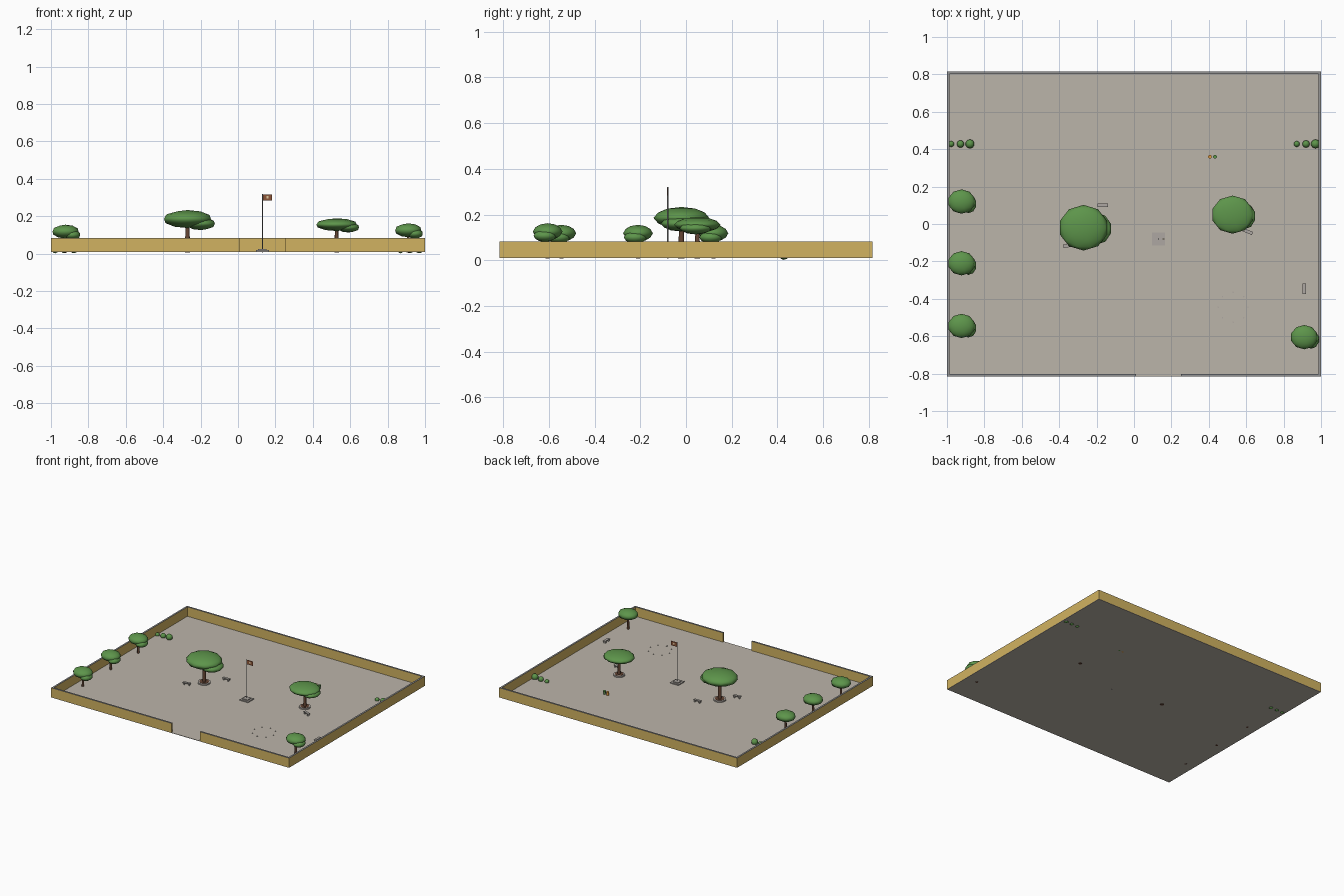
import bpy, math
from mathutils import Vector

cube = bpy.data.objects.get("Cube")
if cube:
    bpy.data.objects.remove(cube, do_unlink=True)


def material(name, rgb):
    m = bpy.data.materials.new(name)
    m.use_nodes = True
    m.diffuse_color = (*rgb, 1)
    m.node_tree.nodes["Principled BSDF"].inputs["Base Color"].default_value = (*rgb, 1)
    return m


PAVING = material("paving", (0.50, 0.46, 0.40))
OCHRE = material("ochre_wall", (0.64, 0.45, 0.12))
GREY = material("grey_coping", (0.30, 0.30, 0.30))
STONE = material("stone", (0.42, 0.39, 0.36))
BARK = material("bark", (0.13, 0.06, 0.035))
LEAF = material("leaf_green", (0.11, 0.30, 0.07))
FLAG = material("flag_brown", (0.26, 0.09, 0.04))
CREAM = material("cream", (0.75, 0.60, 0.35))
ORANGE = material("orange", (0.80, 0.33, 0.04))

FLOOR = 0.012
HALF_X, HALF_Y = 1.0, 0.815


def finish(name, mat, smooth=False):
    ob = bpy.context.object
    ob.name = name
    ob.data.materials.append(mat)
    if smooth:
        bpy.ops.object.shade_smooth_by_angle(angle=math.radians(50))
    return ob


def box(name, lo, hi, mat):
    lo, hi = Vector(lo), Vector(hi)
    bpy.ops.mesh.primitive_cube_add(size=1, location=(lo + hi) / 2)
    ob = finish(name, mat)
    ob.scale = hi - lo
    return ob


def cylinder(name, x, y, z0, z1, r0, mat, r1=None, sides=12):
    bpy.ops.mesh.primitive_cone_add(vertices=sides, radius1=r0, radius2=r0 if r1 is None else r1,
                                    depth=z1 - z0, location=(x, y, (z0 + z1) / 2))
    return finish(name, mat, True)


def blob(name, centre, radii, mat):
    bpy.ops.mesh.primitive_ico_sphere_add(subdivisions=2, radius=1, location=centre)
    ob = finish(name, mat, True)
    ob.scale = radii
    return ob


# Paved yard
box("paved_ground", (-HALF_X, -HALF_Y, 0.009), (HALF_X, HALF_Y, FLOOR), PAVING)

# Perimeter walls with coping, entrance gap in the front
T = 0.013
walls = {
    "left_wall": (HALF_X - T, -HALF_Y, HALF_X, HALF_Y),
    "right_wall": (-HALF_X, -HALF_Y, -HALF_X + T, HALF_Y),
    "back_wall": (-HALF_X + T, HALF_Y - T, HALF_X - T, HALF_Y),
    "front_wall_left": (0.25, -HALF_Y, HALF_X - T, -HALF_Y + T),
    "front_wall_right": (-HALF_X + T, -HALF_Y, 0.01, -HALF_Y + T),
}
for name, (x0, y0, x1, y1) in walls.items():
    box(name, (x0, y0, 0.01), (x1, y1, 0.081), OCHRE)
    box(name + "_coping", (x0, y0, 0.081), (x1, y1, 0.083), GREY)


# Trees: trunk, main crown and a lower side crown
def tree(name, x, y, z, radii, side_offset, side_radii, trunk):
    cylinder(name + "_trunk", x, y, 0.007, z, trunk, BARK, trunk * 0.7, 8)
    blob(name + "_crown", (x, y, z), radii, LEAF)
    blob(name + "_side_crown", Vector((x, y, z)) + Vector(side_offset), side_radii, LEAF)


tree("large_tree", -0.27, -0.02, 0.185, (0.132, 0.122, 0.048),
     (0.07, -0.005, -0.025), (0.08, 0.085, 0.034), 0.014)
tree("medium_tree", 0.527, 0.05, 0.155, (0.113, 0.102, 0.034),
     (0.063, -0.008, -0.015), (0.06, 0.07, 0.027), 0.012)
small_trees = [(-0.922, 0.12, 0.118), (-0.922, -0.21, 0.118),
               (-0.922, -0.545, 0.118), (0.91, -0.605, 0.125)]
for i, (x, y, z) in enumerate(small_trees):
    tree(f"small_tree_{i + 1}", x, y, z, (0.073, 0.065, 0.037),
         (0.037, -0.012, -0.018), (0.043, 0.05, 0.027), 0.009)

# Round planters under the two larger trees
for name, x, y, r in (("large", -0.27, -0.02, 0.045), ("medium", 0.527, 0.05, 0.04)):
    cylinder(name + "_planter_rim", x, y, FLOOR, 0.022, r, STONE, sides=16)
    cylinder(name + "_planter_soil", x, y, 0.02, 0.024, r * 0.75, BARK, sides=16)

# Bushes, growing towards the yard on one side and the wall on the other
for side, xs in (("right", (-0.977, -0.928, -0.877)), ("left", (0.87, 0.92, 0.97))):
    for i, (x, r) in enumerate(zip(xs, (0.016, 0.020, 0.024))):
        blob(f"{side}_bush_{i + 1}", (x, 0.428, r + 0.002), (r, r, r), LEAF)


# Benches: slab on two legs
def bench(name, x, y, degrees):
    a = math.radians(degrees)
    parts = [("seat", 0, 0.056, 0.024, 0.030)]
    parts += [("leg", s * 0.019, 0.007, FLOOR, 0.024) for s in (-1, 1)]
    for part, dx, length, z0, z1 in parts:
        cx, cy = x + dx * math.cos(a), y + dx * math.sin(a)
        ob = box(f"{name}_{part}", (cx - length / 2, cy - 0.009, z0),
                 (cx + length / 2, cy + 0.009, z1), STONE)
        ob.rotation_euler.z = a


bench("back_bench", -0.168, 0.10, 0)
bench("front_bench", -0.350, -0.115, 10)
bench("tree_bench", 0.607, -0.04, -22)
bench("wall_bench", 0.91, -0.345, 90)

# Flagpole on a stepped plinth
PX, PY = 0.13, -0.08
for name, h, z0, z1 in (("plinth_base", 0.035, FLOOR, 0.019), ("plinth_step", 0.022, 0.019, 0.026)):
    box(name, (PX - h, PY - h, z0), (PX + h, PY + h, z1), STONE)
cylinder("flagpole", PX, PY, 0.007, 0.32, 0.003, GREY, sides=8)
box("flag", (PX + 0.002, PY - 0.001, 0.284), (PX + 0.052, PY + 0.001, 0.317), FLAG)
box("flag_emblem", (PX + 0.022, PY - 0.002, 0.295), (PX + 0.032, PY + 0.002, 0.307), CREAM)

# Pair of litter bins
for name, x, mat in (("orange_bin", 0.406, ORANGE), ("green_bin", 0.433, LEAF)):
    cylinder(name, x, 0.36, 0.009, 0.038, 0.008, mat, 0.010, 10)

# Ring of small marker stones
for i in range(8):
    a = math.tau * i / 8
    cylinder(f"marker_stone_{i + 1}", 0.53 + 0.08 * math.cos(a), -0.445 + 0.08 * math.sin(a),
             FLOOR, 0.016, 0.004, STONE, sides=6)
